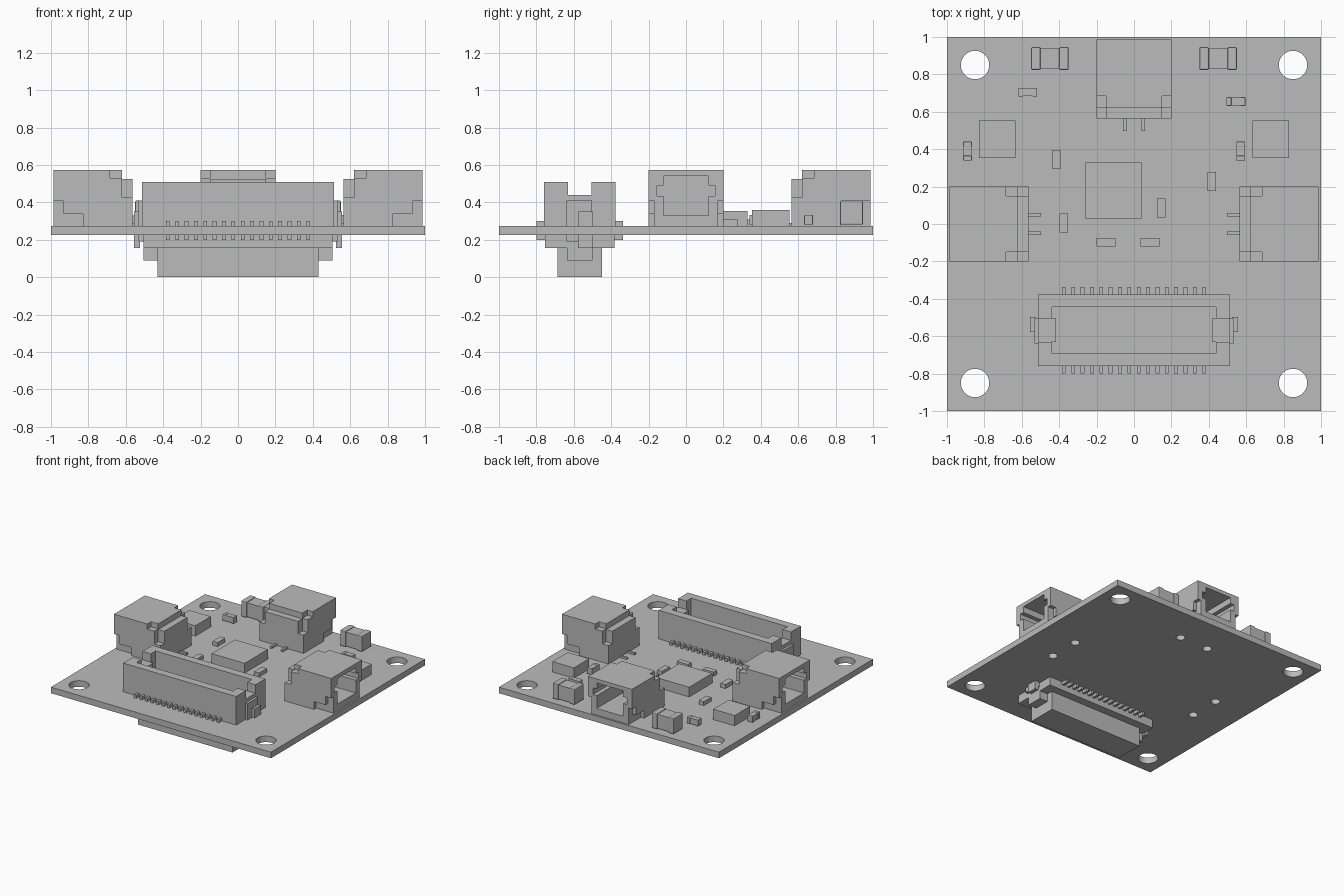
import bpy
import bmesh
from math import radians
from mathutils import Matrix, Vector

cube = bpy.data.objects.get("Cube")
if cube:
    bpy.data.objects.remove(cube, do_unlink=True)

grey = bpy.data.materials.new("plain grey")
grey.use_nodes = True
grey.diffuse_color = (0.5, 0.5, 0.5, 1)
grey.node_tree.nodes["Principled BSDF"].inputs["Base Color"].default_value = (0.5, 0.5, 0.5, 1)


def finish(name, bm):
    mesh = bpy.data.meshes.new(name)
    bm.to_mesh(mesh)
    bm.free()
    mesh.materials.append(grey)
    obj = bpy.data.objects.new(name, mesh)
    bpy.context.scene.collection.objects.link(obj)
    return obj


def add_box(bm, x, y, z):
    """Add a box from three (low, high) spans."""
    spans = [sorted(s) for s in (x, y, z)]
    size = Vector([b - a for a, b in spans])
    mid = Vector([(a + b) / 2 for a, b in spans])
    bmesh.ops.create_cube(bm, size=1, matrix=Matrix.Translation(mid) @ Matrix.Diagonal(size).to_4x4())


def boxes(name, *spans):
    bm = bmesh.new()
    for s in spans:
        add_box(bm, *s)
    return finish(name, bm)


def cut(obj, cutter):
    """Subtract the cutter from the object and delete the cutter."""
    cutter.hide_render = True
    mod = obj.modifiers.new("cut", "BOOLEAN")
    mod.operation = "DIFFERENCE"
    mod.solver = "EXACT"
    mod.object = cutter
    bpy.context.view_layer.update()
    result = bpy.data.meshes.new_from_object(obj.evaluated_get(bpy.context.evaluated_depsgraph_get()))
    obj.modifiers.clear()
    obj.data = result
    bpy.data.objects.remove(cutter, do_unlink=True)


def cut_box(obj, x, y, z):
    cut(obj, boxes("cutter", (x, y, z)))


TOP, BOTTOM = 0.275, 0.225

# Circuit board with mounting holes and peg holes
board = boxes("circuit_board", ((-1, 1), (-1, 1), (BOTTOM, TOP)))
holes = [(x, y, 0.076) for x in (-0.85, 0.85) for y in (-0.85, 0.85)]
holes += [(x, y, 0.035) for x in (-0.69, 0.69) for y in (-0.13, 0.13)]
holes += [(x, 0.7, 0.035) for x in (-0.13, 0.13)]
bm = bmesh.new()
for x, y, r in holes:
    bmesh.ops.create_cone(bm, cap_ends=True, segments=40, radius1=r, radius2=r, depth=0.2,
                          matrix=Matrix.Translation((x, y, 0.25)))
cut(board, finish("hole_cutter", bm))

# Side entry sockets, opening outward on three edges
housing = boxes("back_socket", ((-0.2, 0.2), (0.565, 0.987), (TOP, 0.572)))
cut_box(housing, (-0.3, 0.3), (0.5, 0.62), (0.525, 0.7))
for s in (-1, 1):
    side, skirt = (s * 0.15, s * 0.3), (s * 0.17, s * 0.3)
    cut_box(housing, side, (0.5, 0.685), (0.53, 0.7))
    cut_box(housing, side, (0.5, 0.62), (0.425, 0.7))
    cut_box(housing, skirt, (0.935, 1.1), (0.2, 0.41))
    cut_box(housing, skirt, (0.83, 1.1), (0.2, 0.34))
cut_box(housing, (-0.12, 0.12), (0.65, 1.1), (0.33, 0.54))
cut_box(housing, (-0.155, 0.155), (0.65, 1.1), (0.435, 0.49))
leads = boxes("back_socket_leads",
              *[((x - 0.009, x + 0.009), (0.497, 0.58), (TOP, 0.29)) for x in (-0.05, 0.05)])
for label, angle in (("left", -90), ("right", 90)):
    for part in (housing, leads):
        copy = part.copy()
        copy.data = part.data.copy()
        copy.name = part.name.replace("back", label)
        copy.rotation_euler.z = radians(angle)
        bpy.context.scene.collection.objects.link(copy)

# Upper board connector: hollow body with notched ends
MID = -0.568
upper = boxes("upper_connector", ((-0.513, 0.513), (MID - 0.19, MID + 0.19), (TOP, 0.51)))
cut_box(upper, (-0.438, 0.438), (MID - 0.124, MID + 0.124), (0.33, 0.6))
cut_box(upper, (-0.6, 0.6), (MID - 0.062, MID + 0.062), (0.44, 0.6))
boxes("upper_connector_ledges",
      *[((s * 0.417, s * 0.45), (MID - 0.062, MID + 0.062), (0.33, 0.44)) for s in (-1, 1)])

# Lower board connector: flange, tongue and end ears
boxes("lower_connector_flange", ((-0.505, 0.505), (MID - 0.185, MID + 0.185), (0.155, BOTTOM)))
boxes("lower_connector_tongue", ((-0.43, 0.43), (MID - 0.118, MID + 0.118), (0, 0.16)))
boxes("lower_connector_ears",
      *[((s * 0.42, s * 0.505), (MID - 0.067, MID + 0.067), (0.09, 0.16)) for s in (-1, 1)])

# Rows of solder leads and end tabs for both connectors
for label, low, high in (("upper", TOP, 0.3), ("lower", 0.2, BOTTOM)):
    pins = []
    for i in range(16):
        x = (i - 7.5) * 0.05
        for s in (-1, 1):
            pins.append(((x - 0.01, x + 0.01), (MID + s * 0.17, MID + s * 0.231), (low, high)))
    boxes(label + "_connector_leads", *pins)
for label, base, plate, foot in (("upper", TOP, 0.41, 0.35), ("lower", BOTTOM, 0.19, 0.155)):
    tabs = []
    for s in (-1, 1):
        tabs.append(((s * 0.5, s * 0.533), (MID - 0.07, MID + 0.065), (base, plate)))
        tabs.append(((s * 0.525, s * 0.555), (MID - 0.01, MID + 0.072), (base, foot)))
    boxes(label + "_connector_tabs", *tabs)


# Chips and small components
def block(name, x, y, w, d, z):
    return boxes(name, ((x - w / 2, x + w / 2), (y - d / 2, y + d / 2), (TOP, z)))


block("main_chip", -0.11, 0.18, 0.3, 0.3, 0.355)
block("left_chip", 0.73, 0.453, 0.195, 0.2, 0.36)
block("right_chip", -0.732, 0.453, 0.195, 0.2, 0.36)

for x, y, upright in ((-0.415, 0.345, True), (0.415, 0.227, True), (-0.375, 0.005, True),
                      (0.145, 0.085, True), (-0.15, -0.097, False), (0.085, -0.097, False)):
    w, d = (0.045, 0.1) if upright else (0.1, 0.045)
    block("resistor", x, y, w, d, 0.308)


def capacitor(x, y, length, width, height, turn):
    """Body with two slightly larger bevelled end caps."""
    bm = bmesh.new()
    cap, lip = length * 0.25, width * 0.05
    for s in (-1, 1):
        add_box(bm, (s * length / 2, s * (length / 2 - cap)), (-width / 2, width / 2), (0, height))
    bmesh.ops.bevel(bm, geom=bm.edges[:], offset=lip, segments=2, affect="EDGES", profile=0.5)
    half = length / 2 - cap + lip
    add_box(bm, (-half, half), (lip - width / 2, width / 2 - lip), (lip, height - lip))
    obj = finish("capacitor", bm)
    obj.location = (x, y, TOP + 0.006)
    obj.rotation_euler.z = radians(turn)


for x in (-0.45, 0.45):
    capacitor(x, 0.885, 0.2, 0.122, 0.128, 0)
for x, y, turn in ((-0.568, 0.705, 0), (0.545, 0.655, 0), (-0.89, 0.39, 90), (0.57, 0.39, 90)):
    capacitor(x, y, 0.1, 0.046, 0.052, turn)
